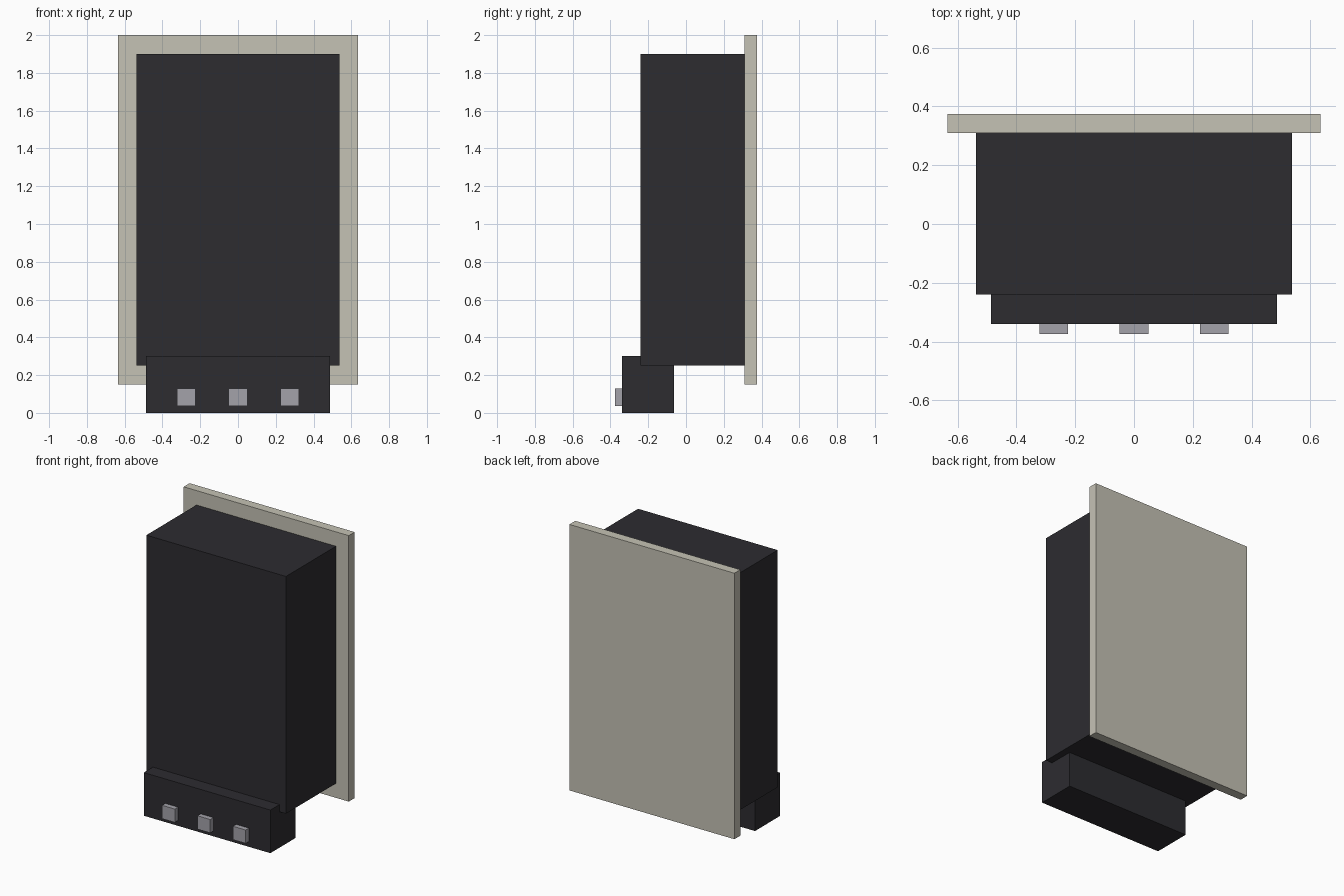
import bpy

if "Cube" in bpy.data.objects:
    bpy.data.objects.remove(bpy.data.objects["Cube"])


def material(name, rgb):
    m = bpy.data.materials.new(name)
    m.diffuse_color = (*rgb, 1)
    m.use_nodes = True
    m.node_tree.nodes["Principled BSDF"].inputs["Base Color"].default_value = m.diffuse_color
    return m


def box(name, x, y, z, mat):
    """Box spanning the (min, max) range on each axis."""
    spans = (x, y, z)
    bpy.ops.mesh.primitive_cube_add(size=1, location=[(a + b) / 2 for a, b in spans])
    ob = bpy.context.object
    ob.name = name
    ob.scale = [b - a for a, b in spans]
    bpy.ops.object.transform_apply(location=False, rotation=False, scale=True)
    ob.data.materials.append(mat)
    return ob


dark = material("dark_plastic", (0.026, 0.025, 0.030))
beige = material("beige_panel", (0.56, 0.54, 0.46))
grey = material("grey_button", (0.37, 0.36, 0.40))

# Back plate, main housing and lower control box
box("back_plate", (-0.635, 0.635), (0.31, 0.375), (0.15, 2.0), beige)
box("housing", (-0.537, 0.537), (-0.24, 0.31), (0.25, 1.9), dark)
box("control_box", (-0.487, 0.487), (-0.34, -0.063), (0.0, 0.30), dark)

# Row of three buttons on the control box
for i in (-1, 0, 1):
    cx = i * 0.273
    box(f"button_{i + 2}", (cx - 0.049, cx + 0.049), (-0.375, -0.34), (0.037, 0.13), grey)
